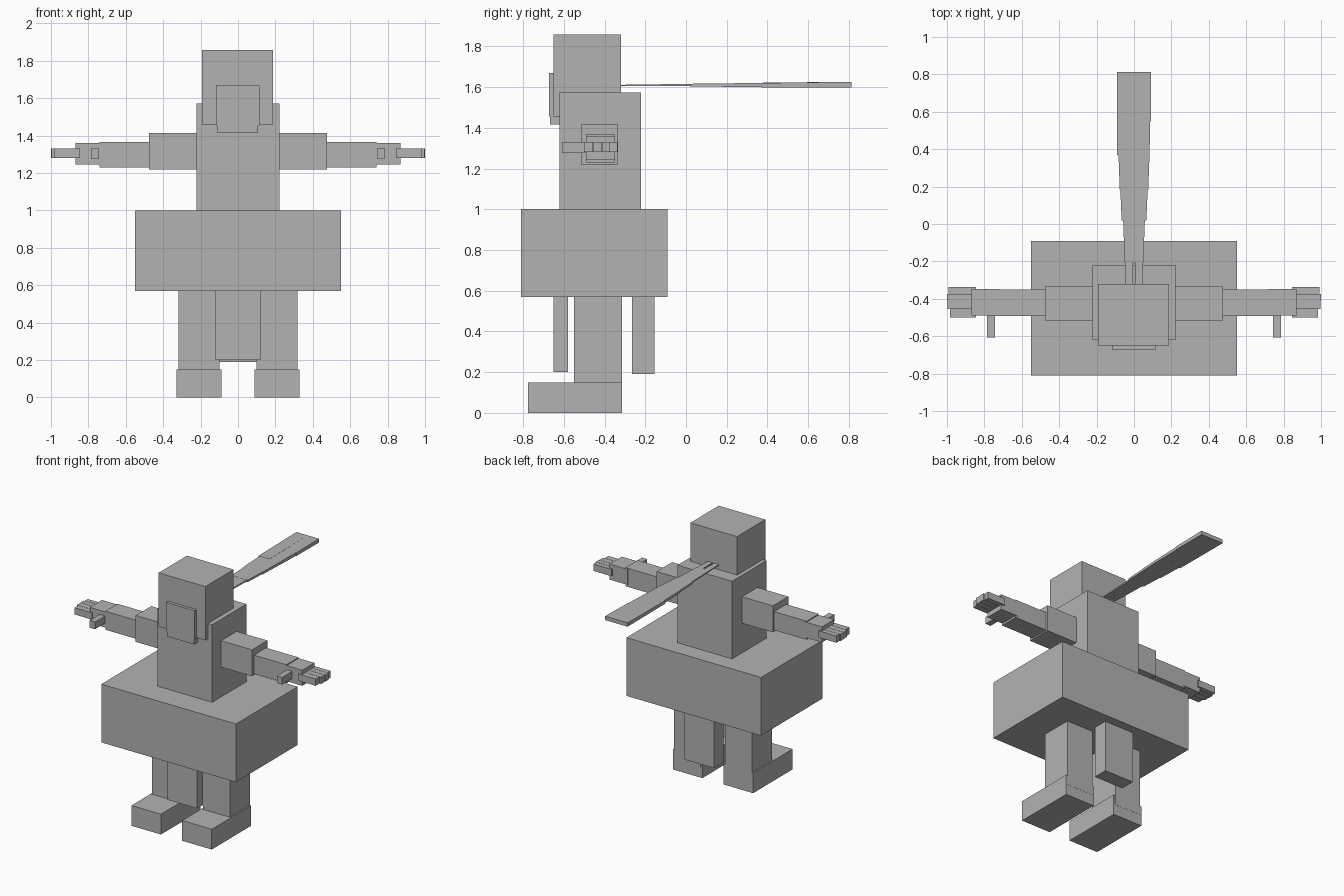
import bpy
import bmesh

cube = bpy.data.objects.get("Cube")
if cube:
    bpy.data.objects.remove(cube, do_unlink=True)

grey = bpy.data.materials.new("plain grey")
grey.use_nodes = True
grey.diffuse_color = (0.45, 0.45, 0.45, 1)
grey.node_tree.nodes["Principled BSDF"].inputs["Base Color"].default_value = (0.45, 0.45, 0.45, 1)


def make(name, bm):
    mesh = bpy.data.meshes.new(name)
    bmesh.ops.recalc_face_normals(bm, faces=bm.faces)
    bm.to_mesh(mesh)
    bm.free()
    mesh.materials.append(grey)
    obj = bpy.data.objects.new(name, mesh)
    bpy.context.collection.objects.link(obj)
    return obj


def box(name, x, y, z):
    """Box from (min, max) ranges."""
    bm = bmesh.new()
    bmesh.ops.create_cube(bm, size=1)
    for v in bm.verts:
        v.co = [r[0] if c < 0 else r[1] for c, r in zip(v.co, (x, y, z))]
    return make(name, bm)


def pair(name, x, y, z):
    """The same box on both sides."""
    box("left_" + name, x, y, z)
    box("right_" + name, (-x[1], -x[0]), y, z)


def strand(name, y, x_in, x_out, z_bot, z_top):
    """Tapered block running along y; each measure is a (start, end) pair."""
    bm = bmesh.new()
    bmesh.ops.create_cube(bm, size=1)
    for v in bm.verts:
        i = 0 if v.co.y < 0 else 1
        v.co = ((x_in if v.co.x < 0 else x_out)[i], y[i],
                (z_bot if v.co.z < 0 else z_top)[i])
    return make(name, bm)


# Body and head
box("skirt", (-0.55, 0.55), (-0.81, -0.09), (0.57, 1.0))
box("torso", (-0.223, 0.223), (-0.62, -0.22), (1.0, 1.573))
box("head", (-0.193, 0.188), (-0.65, -0.32), (1.46, 1.857))
box("face_plate", (-0.118, 0.115), (-0.672, -0.65), (1.455, 1.668))
box("chin", (-0.112, 0.108), (-0.668, -0.62), (1.415, 1.458))

# Hanging cloth flaps
box("front_flap", (-0.12, 0.12), (-0.65, -0.58), (0.2, 0.57))
box("back_flap", (-0.12, 0.12), (-0.265, -0.155), (0.19, 0.57))

# Legs and feet
pair("leg", (0.1, 0.318), (-0.55, -0.314), (0.08, 0.57))
pair("foot", (0.087, 0.328), (-0.775, -0.315), (0.0, 0.15))

# Arms and hands
pair("upper_arm", (0.22, 0.475), (-0.515, -0.335), (1.22, 1.415))
pair("forearm", (0.475, 0.74), (-0.492, -0.35), (1.23, 1.367))
pair("palm", (0.72, 0.868), (-0.49, -0.348), (1.245, 1.36))
pair("thumb", (0.743, 0.786), (-0.608, -0.47), (1.277, 1.33))
fingers = [(0.985, -0.5, -0.457), (0.998, -0.455, -0.413),
           (1.0, -0.411, -0.374), (0.992, -0.372, -0.337)]
for i, (tip, y0, y1) in enumerate(fingers):
    pair("finger_%d" % (i + 1), (0.845, tip), (y0, y1), (1.28, 1.33))

# Long flat tail of hair: thin split root, then stepped widening blocks
z0, z1 = (1.605, 1.604), (1.611, 1.612)
for side, s in (("left", 1), ("right", -1)):
    strand(side + "_hair_root", (-0.33, -0.205), (0.006 * s,) * 2,
           (0.045 * s, 0.049 * s), z0, z1)
steps = [(-0.205, 0.02, 0.05, 0.058, 1.604, 1.613),
         (0.02, 0.18, 0.066, 0.073, 1.602, 1.616),
         (0.18, 0.37, 0.076, 0.083, 1.600, 1.618)]
for i, (y0, y1, w0, w1, b, t) in enumerate(steps):
    strand("hair_segment_%d" % (i + 1), (y0, y1), (-w0, -w1), (w0, w1),
           (b, b), (t, t + 0.002))
strand("hair_tip_right", (0.37, 0.813), (-0.09, -0.092), (0.0, 0.0),
       (1.598, 1.597), (1.621, 1.626))
strand("hair_segment_left", (0.37, 0.55), (0.0, 0.0), (0.083, 0.087),
       (1.599, 1.598), (1.62, 1.622))
strand("hair_tip_left", (0.55, 0.813), (0.0, 0.0), (0.091, 0.092),
       (1.598, 1.597), (1.622, 1.626))
